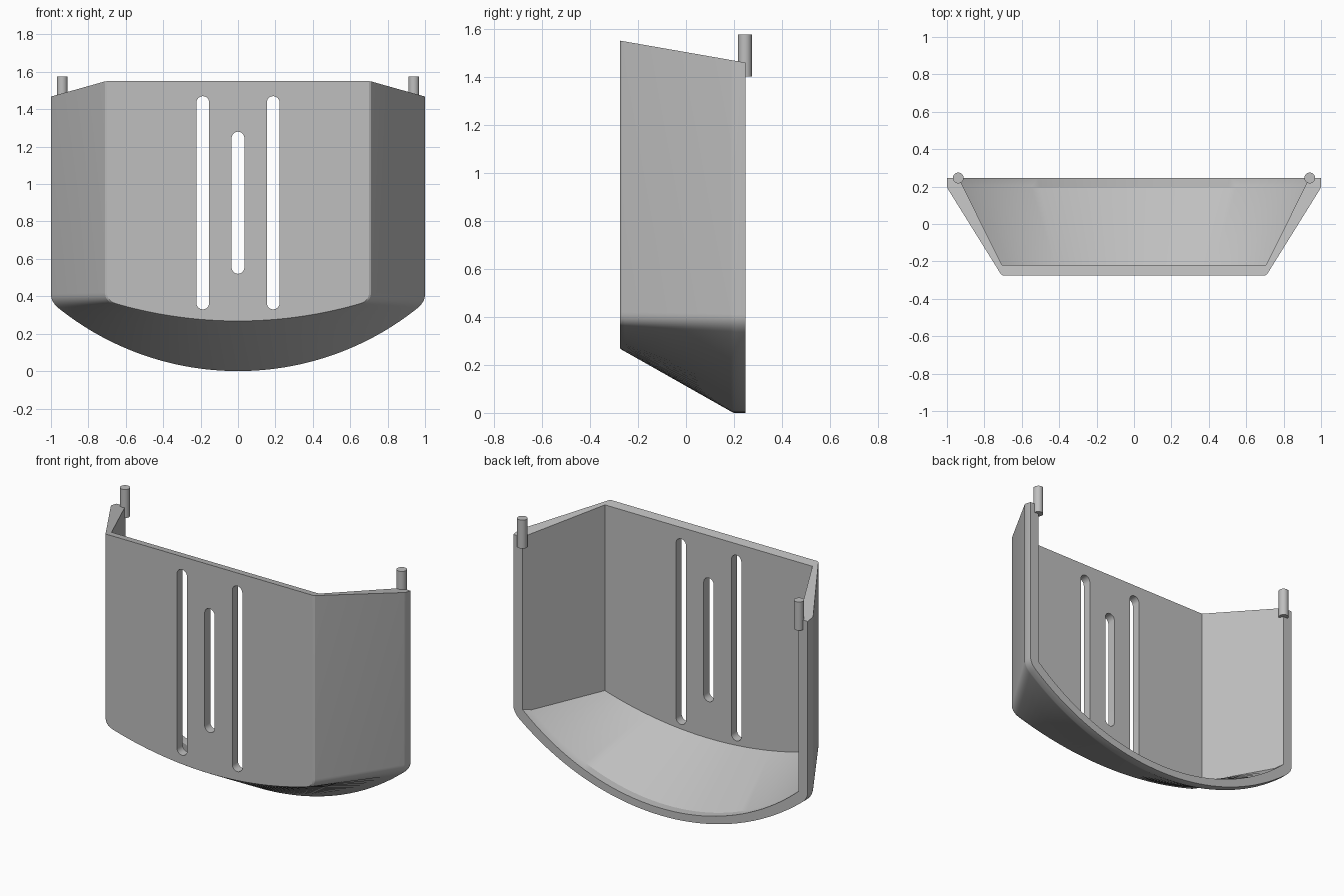
import bpy, bmesh, math

cube = bpy.data.objects.get("Cube")
if cube:
    bpy.data.objects.remove(cube, do_unlink=True)

grey = bpy.data.materials.new("plain grey")
grey.use_nodes = True
COLOR = (0.52, 0.52, 0.52, 1)
grey.diffuse_color = COLOR
grey.node_tree.nodes["Principled BSDF"].inputs["Base Color"].default_value = COLOR

FRONT, LIP, BACK = -0.275, 0.195, 0.247


def top_z(y):
    return 1.55 - (y - FRONT) * 0.175


def outline(half, low, edge, top, fillet, steps=40):
    """Straight sides and top, with a circular belly that blends into the sides."""
    sag = edge - low
    radius = (half * half + sag * sag) / (2 * sag)

    def belly(x):
        return low + radius - math.sqrt(radius * radius - x * x)

    inner = half - fillet
    pts = [(-half, top)]
    if fillet:
        corner, a, b = (half, belly(half)), (half, belly(half) + fillet), (inner, belly(inner))
        curve = []
        for i in range(8):
            t = i / 8
            curve.append(tuple((1 - t) ** 2 * a[k] + 2 * t * (1 - t) * corner[k] + t * t * b[k]
                               for k in (0, 1)))
    else:
        curve = []
    pts += [(-x, z) for x, z in curve]
    pts += [(x, belly(x)) for x in (inner * (2 * i / steps - 1) for i in range(steps + 1))]
    pts += list(reversed(curve))
    pts.append((half, top))
    return pts


def finish(name, bm):
    bmesh.ops.recalc_face_normals(bm, faces=bm.faces)
    mesh = bpy.data.meshes.new(name)
    bm.to_mesh(mesh)
    bm.free()
    mesh.materials.append(grey)
    obj = bpy.data.objects.new(name, mesh)
    bpy.context.collection.objects.link(obj)
    return obj


def loft(name, sections):
    bm = bmesh.new()
    rings = [[bm.verts.new((x, y, z)) for x, z in pts] for y, pts in sections]
    for r, s in zip(rings, rings[1:]):
        for i in range(len(r)):
            j = (i + 1) % len(r)
            bm.faces.new((r[i], r[j], s[j], s[i]))
    bm.faces.new(rings[0])
    bm.faces.new(rings[-1])
    return finish(name, bm)


def smooth(obj, degrees):
    bpy.ops.object.select_all(action="DESELECT")
    obj.select_set(True)
    bpy.context.view_layer.objects.active = obj
    bpy.ops.object.shade_smooth_by_angle(angle=math.radians(degrees))


def cut(target, cutter):
    mod = target.modifiers.new("cut", "BOOLEAN")
    mod.object = cutter
    mod.solver = "EXACT"
    bpy.context.view_layer.objects.active = target
    bpy.ops.object.modifier_apply(modifier=mod.name)
    bpy.data.objects.remove(cutter, do_unlink=True)


# Tray shell: outer body flaring towards the open back
shell = loft("tray_shell", [
    (y, outline(half, low, edge, top_z(y), fillet))
    for y, half, low, edge, fillet in (
        (FRONT, 0.700, 0.268, 0.375, 0.045),
        (FRONT + 0.006, 0.711, 0.264, 0.375, 0.045),
        (FRONT + 0.020, 0.720, 0.256, 0.375, 0.045),
        (LIP - 0.008, 0.995, 0.006, 0.372, 0.04),
        (LIP + 0.005, 1.0, 0.0, 0.37, 0.04),
        (BACK, 1.0, 0.0, 0.37, 0.04))])

# Hollow interior, open at the top and back
cut(shell, loft("cavity", [
    (y, outline(half, low, edge, 1.9, 0))
    for y, half, low, edge in (
        (-0.22, 0.705, 0.295, 0.40),
        (LIP, 0.912, 0.045, 0.385),
        (0.32, 0.975, 0.045, 0.42))]))


# Vertical slots through the front wall
def slot(x, bottom, top, r=0.034):
    pts = []
    for centre, start in ((top - r, 0), (bottom + r, math.pi)):
        for i in range(13):
            a = start + math.pi * i / 12
            pts.append((x + r * math.cos(a), centre + r * math.sin(a)))
    return loft("slot_cutter", [(-0.4, pts), (-0.1, pts)])


for x, bottom, top in ((-0.188, 0.33, 1.47), (0, 0.52, 1.28), (0.188, 0.33, 1.47)):
    cut(shell, slot(x, bottom, top))
smooth(shell, 25)

# Hinge pegs at the rear top corners
for side, x in (("left", 0.94), ("right", -0.94)):
    bm = bmesh.new()
    bmesh.ops.create_cone(bm, cap_ends=True, segments=24, radius1=0.029,
                          radius2=0.029, depth=0.175)
    bmesh.ops.translate(bm, verts=bm.verts, vec=(x, 0.246, 1.4875))
    smooth(finish(side + "_peg", bm), 40)
